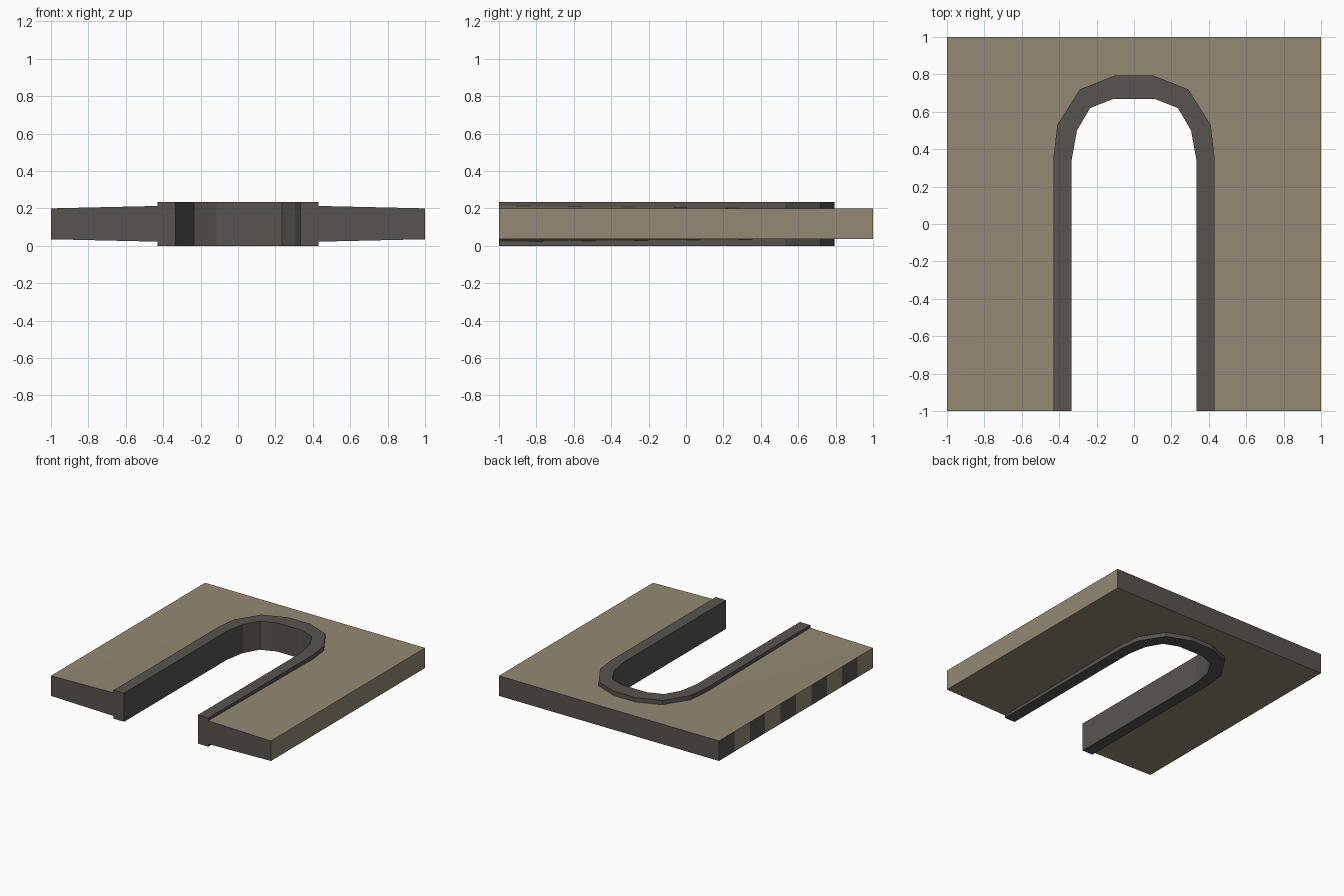
import bpy, bmesh

if "Cube" in bpy.data.objects:
    bpy.data.objects.remove(bpy.data.objects["Cube"])

def material(name, rgb):
    m = bpy.data.materials.new(name)
    lin = [(c / 255 / 12.92) if c < 11 else ((c / 255 + 0.055) / 1.055) ** 2.4 for c in rgb]
    m.diffuse_color = (*lin, 1)
    m.use_nodes = True
    m.node_tree.nodes["Principled BSDF"].inputs["Base Color"].default_value = m.diffuse_color
    return m

tan = material("tan_plaster", (148, 137, 115))
grey = material("dark_grey_stone", (88, 84, 80))

def finish(bm, name, mats):
    bmesh.ops.recalc_face_normals(bm, faces=bm.faces)
    me = bpy.data.meshes.new(name)
    bm.to_mesh(me)
    bm.free()
    for m in mats:
        me.materials.append(m)
    ob = bpy.data.objects.new(name, me)
    bpy.context.collection.objects.link(ob)
    return ob

def strip_solid(inner, outer, heights):
    """Closed solid between two matching open paths; heights(x, y) -> bottom, top."""
    bm = bmesh.new()
    rows = []
    for a, b in zip(inner, outer):
        (a0, a1), (b0, b1) = heights(*a), heights(*b)
        rows.append([bm.verts.new((*a, a0)), bm.verts.new((*b, b0)),
                     bm.verts.new((*b, b1)), bm.verts.new((*a, a1))])
    for r, s in zip(rows, rows[1:]):
        for i in range(4):
            j = (i + 1) % 4
            bm.faces.new((r[i], r[j], s[j], s[i]))
    bm.faces.new(rows[0])
    bm.faces.new(rows[-1])
    return bm

def mirrored(half):
    return half + [(-x, y) for x, y in reversed(half)]

# Half profiles, from the foot of the opening to its crown
opening = mirrored([(.335, -1), (.335, .333), (.305, .50), (.235, .62), (.115, .667)])
arch_edge = mirrored([(.43, -1), (.43, .36), (.41, .53), (.29, .72), (.10, .795)])
wall_edge = mirrored([(1, -1), (1, .36), (1, .53), (1, 1), (.10, 1)])

# Raised stone trim around the opening
finish(strip_solid(opening, arch_edge, lambda x, y: (0, .235)), "arch_trim", [grey])

# Wall slab, swelling slightly at the foot of the opening
def wall_heights(x, y):
    swell = .013 if abs(x) < .5 and y < -.9 else 0
    return .035 - swell, .2 + swell

bm = strip_solid(arch_edge, wall_edge, wall_heights)
bmesh.ops.triangulate(bm, faces=[f for f in bm.faces if len(f.verts) == 4])
# Cut the left side into equal bands
for k in range(1, 10):
    side = [f for f in bm.faces if all(v.co.x < -.999 for v in f.verts)]
    geom = side + list({e for f in side for e in f.edges}) + list({v for f in side for v in f.verts})
    bmesh.ops.bisect_plane(bm, geom=geom, plane_co=(0, -1 + .2 * k, 0), plane_no=(0, 1, 0))
bmesh.ops.recalc_face_normals(bm, faces=bm.faces)
# Grey front and back ends, alternating bands on the left side, tan elsewhere
for f in bm.faces:
    c = f.calc_center_median()
    if abs(f.normal.y) > .7:
        f.material_index = 1
    elif f.normal.x < -.9 and c.x < -.99:
        f.material_index = int((c.y + 1) / .2) % 2
finish(bm, "wall_slab", [tan, grey])
